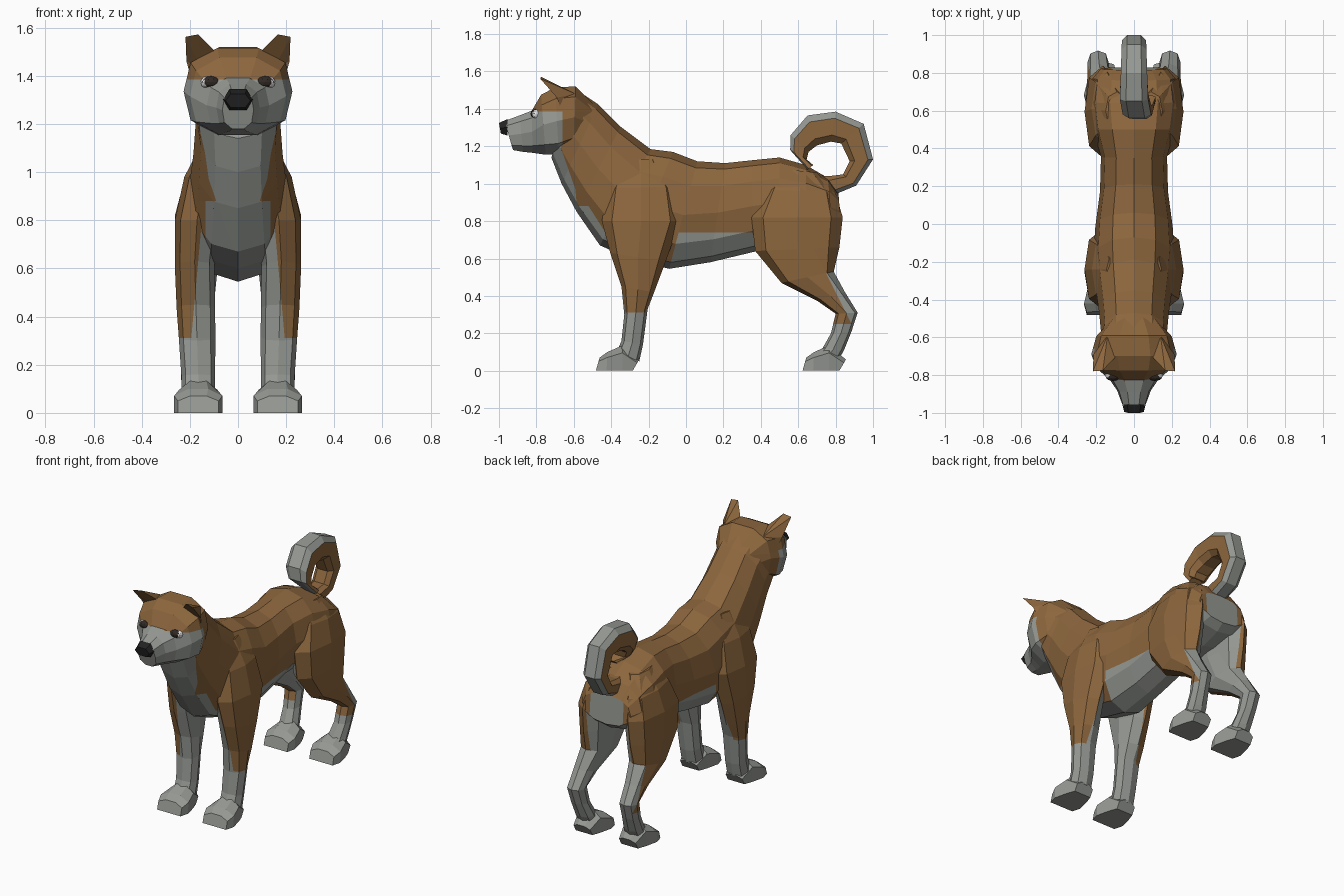
import bpy, bmesh, math
from mathutils import Vector


def material(name, rgb):
    m = bpy.data.materials.new(name)
    m.diffuse_color = (*rgb, 1)
    return m


BROWN, GREY, BLACK, WHITE, DARK = range(5)
MATS = [material("brown_fur", (0.265, 0.134, 0.047)), material("pale_fur", (0.30, 0.315, 0.29)),
        material("black_nose", (0.016, 0.016, 0.016)), material("eye_white", (0.85, 0.85, 0.85)),
        material("dark_eye", (0.03, 0.022, 0.018))]


def finish(name, bm, rule, mirror=False):
    bmesh.ops.recalc_face_normals(bm, faces=bm.faces)
    for f in bm.faces:
        c = f.calc_center_median()
        f.material_index = rule(Vector((abs(c.x), c.y, c.z)), f.normal)
    me = bpy.data.meshes.new(name)
    bm.to_mesh(me)
    bm.free()
    for m in MATS:
        me.materials.append(m)
    ob = bpy.data.objects.new(name, me)
    bpy.context.collection.objects.link(ob)
    if mirror:
        ob.modifiers.new("mirror", 'MIRROR')
    return ob


def loft(name, rings, rule, n=8, flat=False, power=1.0, cuts=(), mirror=False, sole=False):
    """Each ring: two opposite points (y, z, y, z), x centre, half width."""
    bm = bmesh.new()
    off = math.pi / n if flat else 0
    grow = 1 / math.cos(off)
    shape = lambda v: math.copysign(min(1, abs(v * grow)) ** power, v) if abs(v) > 1e-6 else 0
    loops = []
    for y1, z1, y2, z2, xc, w in rings:
        loop = []
        for k in range(n):
            a = off + 2 * math.pi * k / n
            c, s = shape(math.cos(a)) / 2, shape(math.sin(a))
            if sole and c < 0:
                c = -0.5
            loop.append(bm.verts.new((xc + w * s, (y1 + y2) / 2 + c * (y1 - y2),
                                      (z1 + z2) / 2 + c * (z1 - z2))))
        loops.append(loop)
    for a, b in zip(loops, loops[1:]):
        for k in range(n):
            j = (k + 1) % n
            bm.faces.new((a[k], a[j], b[j], b[k]))
    bm.faces.new(loops[0])
    bm.faces.new(loops[-1])
    # clean colour borders, each within a range of y
    for co, no, lo, hi in cuts:
        faces = [f for f in bm.faces if lo < f.calc_center_median().y < hi]
        edges = {e for f in faces for e in f.edges}
        verts = {v for f in faces for v in f.verts}
        bmesh.ops.bisect_plane(bm, geom=list(verts) + list(edges) + faces,
                               plane_co=co, plane_no=no, dist=1e-4)
    return finish(name, bm, rule, mirror)


# torso and neck, with a bib that narrows down the throat
def trunk_rule(c, n):
    if c.y > 0.6:
        return GREY if (n.y > 0.6 and c.z < 0.95 and c.x < 0.12) or n.z < -0.5 else BROWN
    if c.y > -0.1:
        return GREY if c.z < 0.74 else BROWN
    if c.z > 0.88:
        front = c.y < -0.56 - 0.35 * (c.z - 0.88)
        return GREY if c.x < 0.09 + 0.345 * (c.z - 0.88) and front else BROWN
    return GREY if c.x < 0.135 else BROWN


loft("torso", [
    (-0.59, 1.505, -0.72, 1.14, 0, 0.185), (-0.47, 1.425, -0.665, 1.00, 0, 0.175),
    (-0.35, 1.305, -0.585, 0.85, 0, 0.185), (-0.19, 1.185, -0.46, 0.67, 0, 0.205),
    (-0.07, 1.17, -0.30, 0.60, 0, 0.215), (0.06, 1.12, -0.09, 0.545, 0, 0.205),
    (0.21, 1.11, 0.13, 0.58, 0, 0.18), (0.35, 1.125, 0.36, 0.635, 0, 0.175),
    (0.50, 1.14, 0.50, 0.66, 0, 0.215), (0.64, 1.10, 0.65, 0.68, 0, 0.235),
    (0.76, 1.03, 0.78, 0.72, 0, 0.22), (0.815, 0.95, 0.83, 0.76, 0, 0.175),
], trunk_rule, n=12, power=0.9, cuts=[
    ((0, 0, 0.74), (0, 0, 1), -0.4, 0.5), ((0, 0, 0.88), (0, 0, 1), -1, -0.3),
    ((0, -0.56, 0.88), (0, 1, 0.35), -1, -0.4),
    *[((s * 0.09, 0, 0.88), (1, 0, -s * 0.345), -1, -0.4) for s in (1, -1)],
    *[((s * 0.135, 0, 0), (1, 0, 0), -0.6, -0.25) for s in (1, -1)],
    *[((s * 0.12, 0, 0), (1, 0, 0), 0.7, 1) for s in (1, -1)]])


# head with muzzle
def head_rule(c, n):
    return GREY if c.y < -0.66 and (c.z < 1.385 or c.y < -0.83) else BROWN


loft("head", [
    (-0.97, 1.335, -0.925, 1.18, 0, 0.065), (-0.89, 1.365, -0.87, 1.17, 0, 0.09),
    (-0.825, 1.39, -0.82, 1.165, 0, 0.13), (-0.775, 1.475, -0.75, 1.155, 0, 0.20),
    (-0.70, 1.515, -0.68, 1.155, 0, 0.226), (-0.59, 1.52, -0.60, 1.19, 0, 0.20),
    (-0.49, 1.42, -0.52, 1.22, 0, 0.12),
], head_rule, n=10, flat=True, power=0.85,
    cuts=[((0, 0, 1.385), (0, 0, 1), -1, 0), ((0, -0.66, 0), (0, 1, 0), -1, 0)])

# nose
loft("nose", [(-1.0, 1.325, -0.99, 1.268, 0, 0.052), (-0.955, 1.345, -0.955, 1.258, 0, 0.062)],
     lambda c, n: BLACK, n=6, flat=True)


# ears: hollow-fronted wedges leaning forward
bm = bmesh.new()
inner, outer, back, hollow, tip_a, tip_b, bulge = [bm.verts.new(p) for p in (
    (0.085, -0.69, 1.49), (0.195, -0.665, 1.39), (0.14, -0.59, 1.48),
    (0.15, -0.66, 1.43), (0.165, -0.775, 1.572), (0.218, -0.78, 1.562), (0.214, -0.69, 1.46))]
for f in ((inner, back, tip_a), (back, tip_b, tip_a), (back, bulge, tip_b), (back, outer, bulge),
          (inner, tip_a, hollow), (tip_a, tip_b, hollow), (tip_b, bulge, hollow),
          (bulge, outer, hollow), (inner, hollow, outer, back)):
    bm.faces.new(f)
finish("ears", bm, lambda c, n: BROWN, mirror=True)


# eyes
def eye(name, pos, size, col):
    bm = bmesh.new()
    bmesh.ops.create_icosphere(bm, subdivisions=2, radius=1)
    for v in bm.verts:
        v.co = Vector(pos) + Vector([a * b for a, b in zip(v.co, size)])
    finish(name, bm, lambda c, n: col, mirror=True)


eye("eye_whites", (0.131, -0.792, 1.372), (0.024, 0.034, 0.026), WHITE)
eye("pupils", (0.112, -0.806, 1.374), (0.039, 0.025, 0.025), DARK)


# front legs, blending into the shoulder
def front_rule(c, n):
    return BROWN if c.z > 0.31 and c.x > 0.195 - 0.09 * (c.z - 0.3) else GREY


loft("front_legs", [
    (-0.32, 1.13, -0.16, 1.13, 0.09, 0.055), (-0.42, 0.98, -0.06, 0.98, 0.14, 0.083),
    (-0.45, 0.80, -0.03, 0.80, 0.17, 0.092), (-0.405, 0.63, -0.11, 0.58, 0.18, 0.082),
    (-0.345, 0.45, -0.17, 0.42, 0.175, 0.08), (-0.33, 0.30, -0.205, 0.33, 0.17, 0.076),
    (-0.345, 0.16, -0.23, 0.14, 0.165, 0.07), (-0.37, 0.10, -0.25, 0.05, 0.165, 0.07),
], front_rule, power=0.85, mirror=True,
    cuts=[((0, 0, 0.31), (0, 0, 1), -1, 1), ((0.195, 0, 0.3), (1, 0, 0.09), -1, 1)])


# hind legs, blending into the hip
def hind_rule(c, n):
    if c.z < 0.25 or c.x < 0.15 and c.z < 0.78:
        return GREY
    return GREY if c.z < 0.54 and c.y > 0.76 + (0.5 - c.z) * 0.5 else BROWN


loft("hind_legs", [
    (0.50, 1.08, 0.70, 1.06, 0.09, 0.06), (0.42, 0.97, 0.80, 0.95, 0.14, 0.085),
    (0.35, 0.82, 0.838, 0.82, 0.165, 0.097), (0.37, 0.64, 0.82, 0.66, 0.17, 0.09),
    (0.51, 0.47, 0.79, 0.53, 0.175, 0.08), (0.70, 0.375, 0.85, 0.42, 0.185, 0.062),
    (0.80, 0.305, 0.918, 0.31, 0.19, 0.055), (0.775, 0.20, 0.885, 0.21, 0.185, 0.053),
    (0.73, 0.12, 0.845, 0.11, 0.175, 0.06), (0.70, 0.09, 0.80, 0.03, 0.17, 0.065),
], hind_rule, power=0.85, mirror=True,
    cuts=[((0.15, 0, 0), (1, 0, 0), -1, 1), ((0, 0.76, 0.5), (0, 1, 0.5), 0.6, 1),
          ((0, 0, 0.25), (0, 0, 1), -1, 1)])

# paws with flat soles
for name, dy in (("front_paws", 0), ("hind_paws", 1.105)):
    loft(name, [(y1 + dy, z1, y2 + dy, 0, 0.165, w) for y1, z1, y2, w in (
        (-0.462, 0.07, -0.482, 0.085), (-0.42, 0.10, -0.425, 0.10),
        (-0.34, 0.135, -0.34, 0.08), (-0.25, 0.06, -0.285, 0.06))],
        lambda c, n: GREY, flat=True, mirror=True, sole=True)


# curled tail, pale along its outer side
def tail_rule(c, n):
    out = Vector((0, c.y - 0.765, c.z - 1.14)).normalized()
    return GREY if n.dot(out) > 0.45 else BROWN


loft("tail", [
    (0.72, 0.92, 0.66, 1.05, 0, 0.05), (0.79, 0.94, 0.76, 1.04, 0, 0.06),
    (0.91, 0.99, 0.84, 1.05, 0, 0.062), (1.0, 1.13, 0.875, 1.12, 0, 0.064),
    (0.95, 1.32, 0.83, 1.215, 0, 0.066), (0.80, 1.385, 0.775, 1.225, 0, 0.07),
    (0.65, 1.365, 0.70, 1.205, 0, 0.075), (0.56, 1.26, 0.655, 1.17, 0.015, 0.075),
    (0.557, 1.18, 0.645, 1.13, 0.03, 0.065), (0.65, 1.075, 0.68, 1.10, 0.075, 0.04),
], tail_rule, flat=True, power=0.65)
